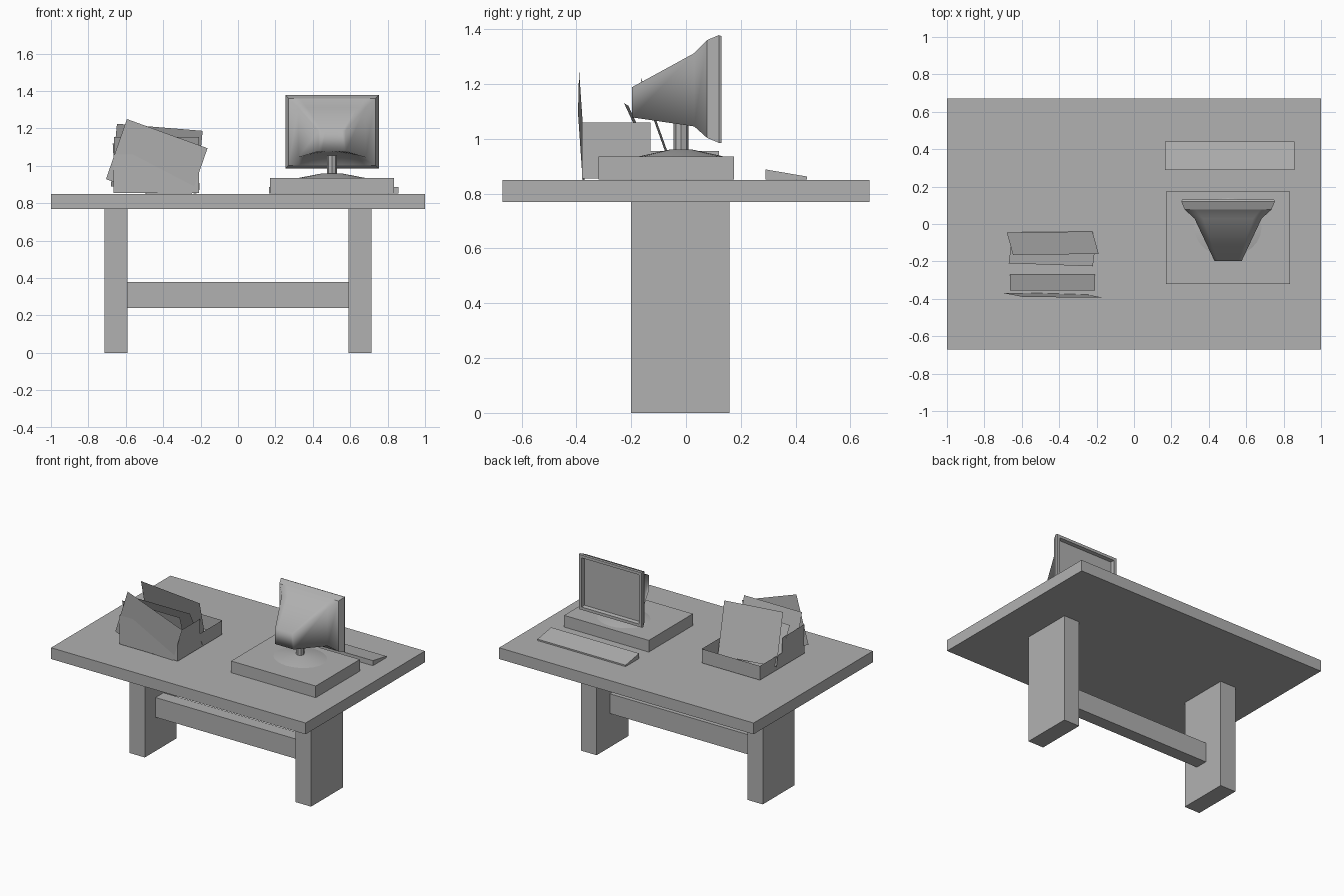
import bpy
import bmesh

if "Cube" in bpy.data.objects:
    bpy.data.objects.remove(bpy.data.objects["Cube"])


def make(name, verts, faces):
    bm = bmesh.new()
    vs = [bm.verts.new(v) for v in verts]
    for f in faces:
        bm.faces.new([vs[i] for i in f])
    me = bpy.data.meshes.new(name)
    bm.to_mesh(me)
    bm.free()
    ob = bpy.data.objects.new(name, me)
    bpy.context.collection.objects.link(ob)
    return ob


def box(name, x, y, z, z_back=None):
    """Box from ranges; z_back lowers or raises the top at the +y side."""
    zb = z[1] if z_back is None else z_back
    v = [(x[0], y[0], z[0]), (x[1], y[0], z[0]), (x[1], y[1], z[0]), (x[0], y[1], z[0]),
         (x[0], y[0], z[1]), (x[1], y[0], z[1]), (x[1], y[1], zb), (x[0], y[1], zb)]
    return make(name, v, [(3, 2, 1, 0), (4, 5, 6, 7), (0, 1, 5, 4),
                          (1, 2, 6, 5), (2, 3, 7, 6), (3, 0, 4, 7)])


def sheet(name, tl, tr, bl):
    """Parallelogram of paper from top-left, top-right and bottom-left corners."""
    br = [tr[i] + bl[i] - tl[i] for i in range(3)]
    return make(name, [bl, br, tr, tl], [(0, 1, 2, 3)])


def loft(name, rings, cx, cap_start, cap_end, n=8):
    """Skin over rectangular rings (y, half width, z low, z high, underside arch)."""
    verts, faces = [], []
    for y, w, lo, hi, arch in rings:
        ts = [2 * i / n - 1 for i in range(n + 1)]
        verts += [(cx + w * t, y, lo + arch * (1 - t * t)) for t in ts]
        verts += [(cx - w * t, y, hi) for t in ts]
    m = 2 * (n + 1)
    for r in range(len(rings) - 1):
        for i in range(m):
            j = (i + 1) % m
            faces.append((r * m + i, r * m + j, (r + 1) * m + j, (r + 1) * m + i))
    if cap_start:
        faces.append(tuple(reversed(range(m))))
    if cap_end:
        faces.append(tuple(range(len(verts) - m, len(verts))))
    return make(name, verts, faces)


def smooth(ob, angle):
    bpy.ops.object.select_all(action='DESELECT')
    ob.select_set(True)
    bpy.context.view_layer.objects.active = ob
    bpy.ops.object.shade_smooth_by_angle(angle=angle)


# Desk
box("desk_top", (-1, 1), (-0.67, 0.67), (0.77, 0.85))
for side, x in (("left", (-0.714, -0.592)), ("right", (0.592, 0.714))):
    box(side + "_leg", x, (-0.2, 0.158), (0, 0.77))
box("stretcher", (-0.592, 0.592), (-0.08, 0.01), (0.24, 0.38))

# Computer case and keyboard
box("computer_case", (0.17, 0.835), (-0.32, 0.175), (0.852, 0.935))
box("keyboard", (0.165, 0.857), (0.29, 0.442), (0.852, 0.888), 0.862)

# Monitor stand: flat cone foot and neck
bpy.ops.mesh.primitive_cone_add(vertices=24, radius1=0.18, radius2=0.05, depth=0.025,
                                location=(0.502, -0.018, 0.9475))
foot = bpy.context.object
foot.name = "monitor_foot"
foot.scale.y = 0.87
smooth(foot, 0.6)
bpy.ops.mesh.primitive_cylinder_add(vertices=8, radius=0.027, depth=0.105,
                                    location=(0.502, -0.018, 1.0025))
bpy.context.object.name = "monitor_neck"

# Monitor: rounded-looking housing and a crisp bezel with recessed screen
CX = 0.503
housing = loft("monitor_housing", [(-0.197, 0.073, 1.078, 1.188, 0),
                                   (0.03, 0.18, 1.045, 1.312, 0.025),
                                   (0.077, 0.232, 1.003, 1.36, 0)], CX, True, False)
smooth(housing, 3.1)
loft("monitor_bezel", [(0.077, 0.232, 1.003, 1.36, 0), (0.12, 0.25, 0.985, 1.378, 0),
                       (0.13, 0.246, 0.985, 1.374, 0), (0.13, 0.226, 1.005, 1.354, 0),
                       (0.105, 0.222, 1.01, 1.35, 0)], CX, False, True, 1)

# Document tray: open top, tall front half, low back half
profile = [(-0.38, 0.855), (0.12, 0.855), (0.12, 0.955),
           (-0.13, 0.955), (-0.13, 1.06), (-0.38, 1.06)]
tv = [(x, y, z) for x in (-0.665, -0.208) for y, z in profile]
make("document_tray", tv, [(5, 4, 3, 2, 1, 0), (6, 7, 8, 9, 10, 11),
                           (0, 1, 7, 6), (1, 2, 8, 7), (5, 0, 6, 11)])

# Papers leaning in the tray, front to back
sheet("tilted_paper", (-0.594, -0.39, 1.25), (-0.163, -0.394, 1.094), (-0.706, -0.368, 0.929))
sheet("straight_paper", (-0.663, -0.355, 1.155), (-0.208, -0.355, 1.155), (-0.663, -0.27, 0.86))
sheet("middle_paper", (-0.67, -0.21, 1.12), (-0.22, -0.226, 1.13), (-0.655, -0.09, 0.86))
sheet("back_paper", (-0.647, -0.165, 1.225), (-0.189, -0.16, 1.187), (-0.68, -0.045, 0.89))

# One mid-grey finish for everything
grey = bpy.data.materials.new("mid_grey")
grey.diffuse_color = (0.44, 0.44, 0.44, 1)
grey.use_nodes = True
grey.node_tree.nodes["Principled BSDF"].inputs["Base Color"].default_value = grey.diffuse_color
for ob in bpy.context.scene.objects:
    ob.data.materials.append(grey)
